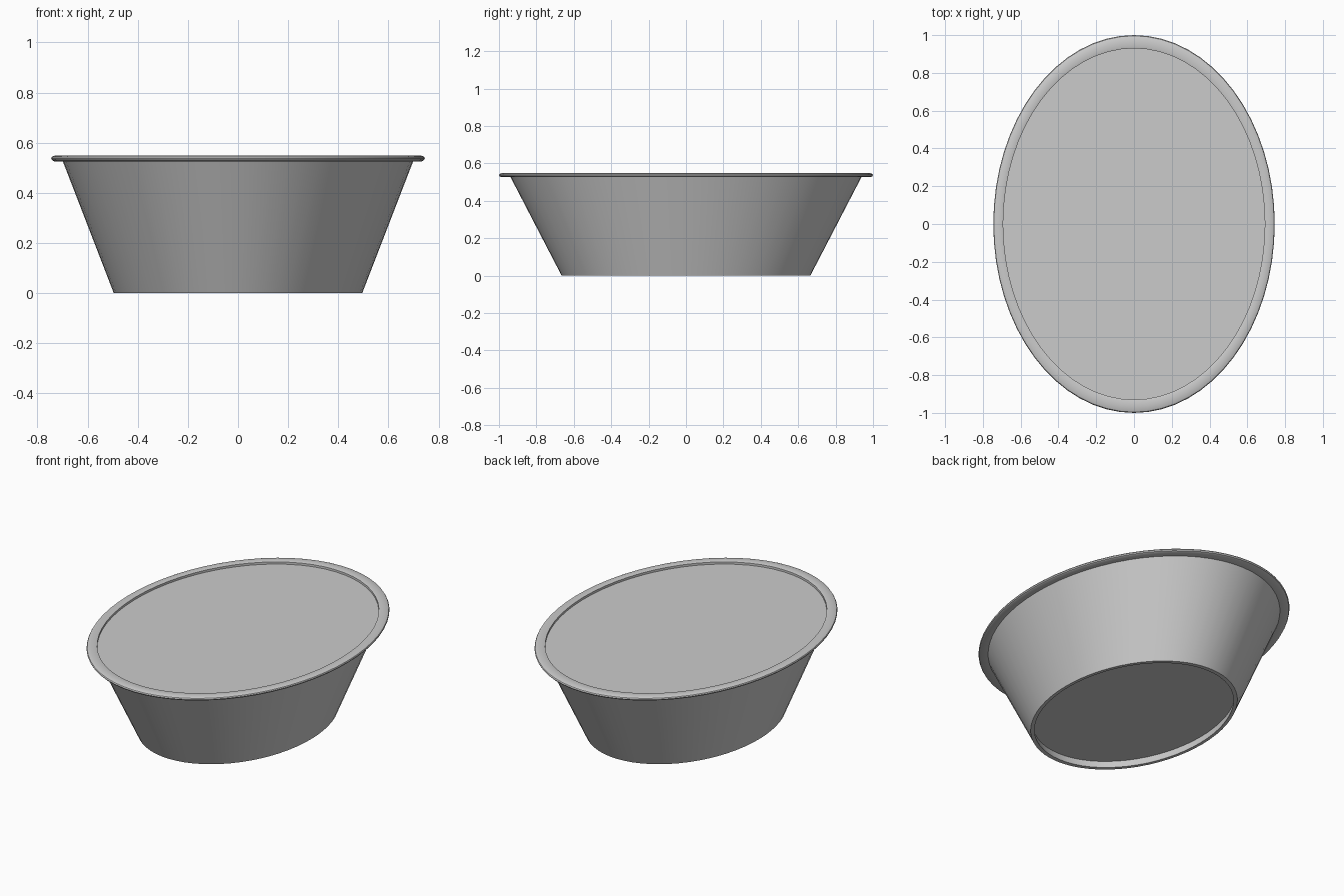
import bpy
import math

cube = bpy.data.objects.get("Cube")
if cube:
    bpy.data.objects.remove(cube, do_unlink=True)

SEGMENTS = 64
WIDTH = 0.745  # the oval is a circle squeezed along x


def make_material(name, value):
    mat = bpy.data.materials.new(name)
    mat.use_nodes = True
    colour = (value, value, value, 1)
    mat.diffuse_color = colour
    mat.node_tree.nodes["Principled BSDF"].inputs["Base Color"].default_value = colour
    return mat


def oval_loft(name, profile, mat, closed=False, cap_start=False, cap_end=False):
    """Sweep (radius, height) points around an oval."""
    n, rows = SEGMENTS, len(profile)
    verts = []
    for r, z in profile:
        for i in range(n):
            a = math.tau * i / n
            verts.append((r * WIDTH * math.cos(a), r * math.sin(a), z))
    faces = []
    for j in range(rows if closed else rows - 1):
        k = (j + 1) % rows
        for i in range(n):
            m = (i + 1) % n
            faces.append((j * n + i, j * n + m, k * n + m, k * n + i))
    if cap_start:
        faces.append(tuple(reversed(range(n))))
    if cap_end:
        faces.append(tuple(range((rows - 1) * n, rows * n)))
    mesh = bpy.data.meshes.new(name)
    mesh.from_pydata(verts, [], faces)
    mesh.materials.append(mat)
    obj = bpy.data.objects.new(name, mesh)
    bpy.context.collection.objects.link(obj)
    bpy.ops.object.select_all(action="DESELECT")
    obj.select_set(True)
    bpy.context.view_layer.objects.active = obj
    bpy.ops.object.shade_smooth_by_angle(angle=math.radians(35))
    return obj


grey = make_material("light grey", 0.6)

# Recessed underside, foot ring and flared wall
oval_loft("tub_wall", [(0.652, 0.045), (0.64, 0), (0.665, 0), (0.94, 0.53)],
          grey, cap_start=True)

# Rounded lip around the top
lip = [(0.93, 0.528), (0.985, 0.526), (0.996, 0.531), (1.0, 0.538),
       (0.996, 0.544), (0.985, 0.548), (0.965, 0.55), (0.94, 0.55), (0.93, 0.547)]
oval_loft("rim", lip, grey, closed=True)

# Flat surface filling the tub just below the lip
oval_loft("filled_surface", [(0.925, 0.52), (0.932, 0.534)], grey, cap_end=True)
